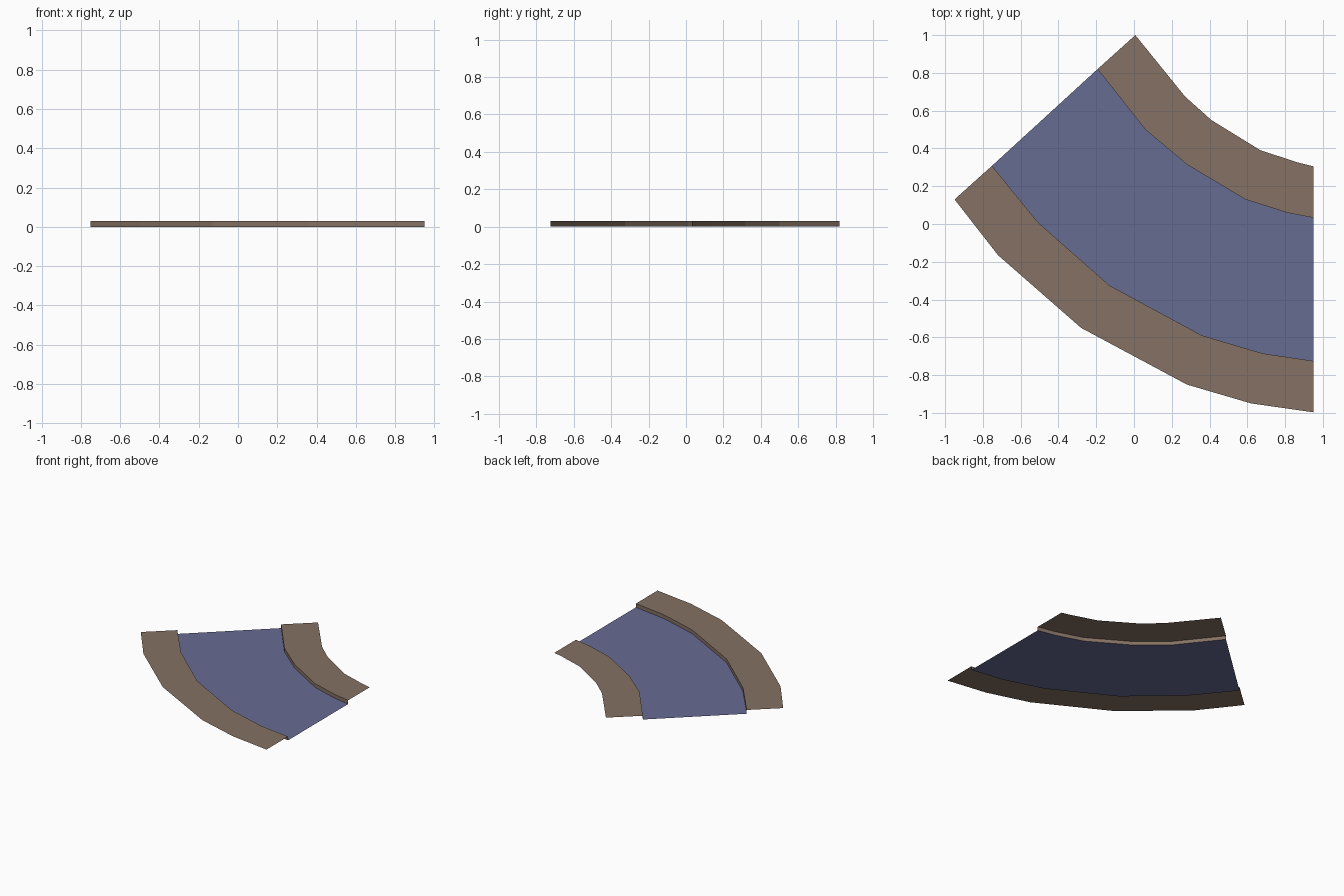
import bpy, bmesh

if "Cube" in bpy.data.objects:
    bpy.data.objects.remove(bpy.data.objects["Cube"])

H = 0.03  # kerb height


def material(name, rgb):
    m = bpy.data.materials.new(name)
    m.diffuse_color = (*rgb, 1)
    m.use_nodes = True
    m.node_tree.nodes["Principled BSDF"].inputs["Base Color"].default_value = m.diffuse_color
    return m


paving = material("paving brown", (0.235, 0.165, 0.125))
asphalt = material("asphalt blue", (0.135, 0.15, 0.29))

# Plan outlines of the bend, from the left end to the right end
outer_edge = [(-0.95, 0.13), (-0.72, -0.165), (-0.28, -0.55), (0.28, -0.85), (0.62, -0.95), (0.95, -0.997)]
outer_kerb = [(-0.752, 0.308), (-0.51, 0.01), (-0.13, -0.325), (0.36, -0.59), (0.68, -0.685), (0.95, -0.725)]
inner_kerb = [(-0.193, 0.82), (0.06, 0.50), (0.28, 0.315), (0.59, 0.13), (0.81, 0.06), (0.95, 0.033)]
inner_edge = [(0.007, 1.0), (0.27, 0.675), (0.41, 0.55), (0.67, 0.39), (0.87, 0.325), (0.95, 0.305)]


def strip(name, rails, mat):
    """Sheet of quads lofted between successive (outline, height) rails."""
    bm = bmesh.new()
    rows = [[bm.verts.new((x, y, z)) for x, y in pts] for pts, z in rails]
    for a, b in zip(rows, rows[1:]):
        for i in range(len(a) - 1):
            bm.faces.new((a[i], a[i + 1], b[i + 1], b[i]))
    me = bpy.data.meshes.new(name)
    bm.to_mesh(me)
    bm.free()
    me.materials.append(mat)
    ob = bpy.data.objects.new(name, me)
    bpy.context.collection.objects.link(ob)


# Road surface, and open-sided pavements with a kerb face towards the road
strip("road", [(outer_kerb, 0), (inner_kerb, 0)], asphalt)
strip("outer_pavement", [(outer_edge, H), (outer_kerb, H), (outer_kerb, 0)], paving)
strip("inner_pavement", [(inner_kerb, 0), (inner_kerb, H), (inner_edge, H)], paving)
